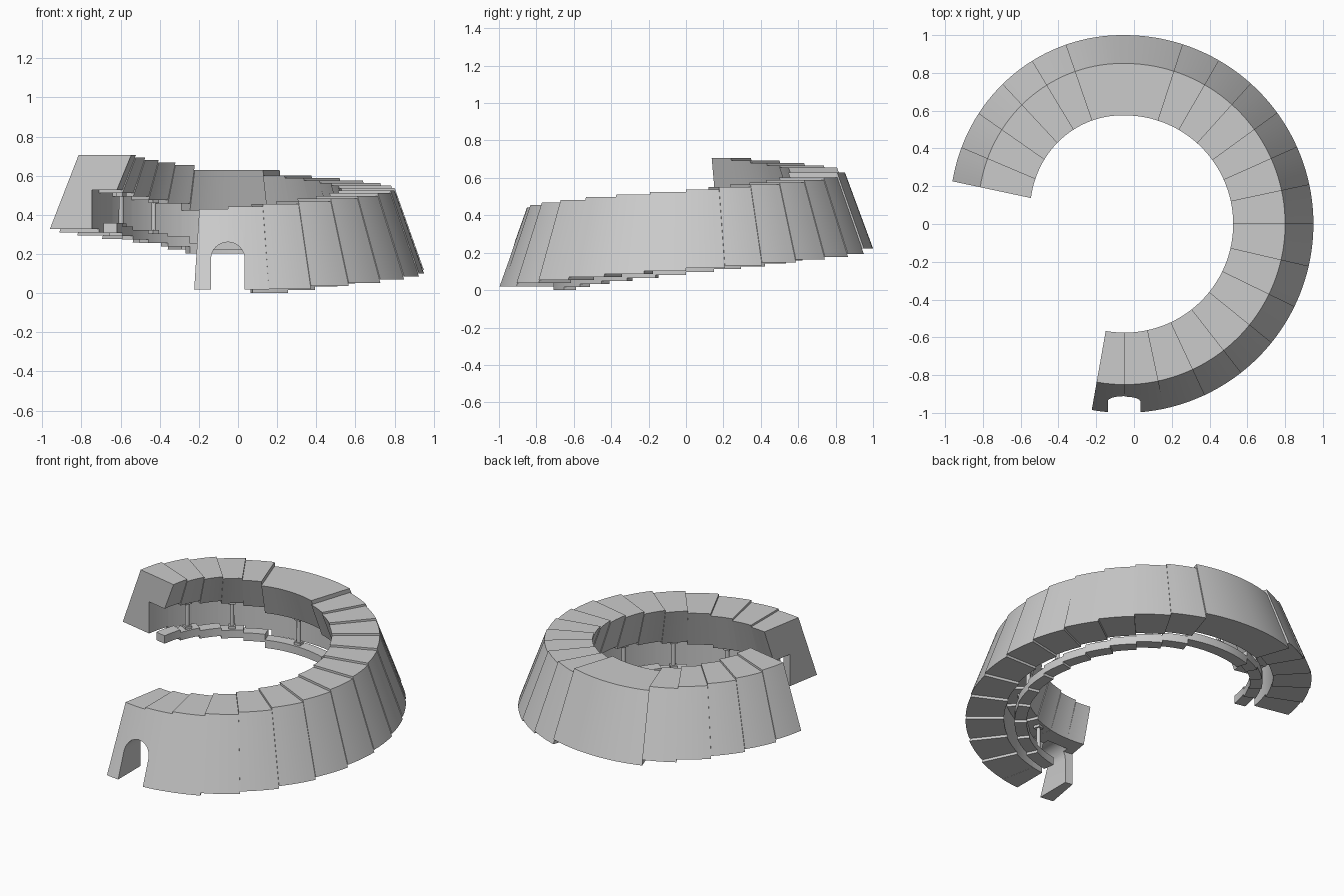
import bpy, bmesh
from math import cos, sin, radians, pi, ceil
from mathutils import Matrix

if "Cube" in bpy.data.objects:
    bpy.data.objects.remove(bpy.data.objects["Cube"])

# Step boundaries (degrees) round the rising ring
EDGES = [-100, -90, -78, -65, -52, -39, -26, -13, 0, 12, 24, 36, 48, 60, 72,
         109, 121, 133, 145, 157, 168]


def at(a, r, z):
    """Point on the ring; the centre drifts as the ring tightens at its far end."""
    t = max(0, (a - 90) / 78)
    return (-0.05 + 0.067 * t + r * cos(radians(a)), 0.018 * t + r * sin(radians(a)), z)


def low(m):
    return 0.02 + 0.00125 * max(0, m + 72) + 0.0002 * max(0, m - 90)


def high(m):
    return 0.43 + 0.00107 * (m + 95)


def add(name, bm):
    bmesh.ops.recalc_face_normals(bm, faces=bm.faces)
    me = bpy.data.meshes.new(name)
    bm.to_mesh(me)
    bm.free()
    ob = bpy.data.objects.new(name, me)
    bpy.context.collection.objects.link(ob)
    return ob


def sweep(name, profile, a0, a1):
    """Closed (radius, z) profile swept from angle a0 to a1."""
    bm = bmesh.new()
    n = ceil((a1 - a0) / 2.5)
    rings = [[bm.verts.new(at(a0 + (a1 - a0) * i / n, r, z)) for r, z in profile]
             for i in range(n + 1)]
    k = len(profile)
    for p, q in zip(rings, rings[1:]):
        for j in range(k):
            bm.faces.new((p[j], p[(j + 1) % k], q[(j + 1) % k], q[j]))
    bm.faces.new(rings[0])
    bm.faces.new(rings[-1])
    return add(name, bm)


def smooth(objs):
    bpy.ops.object.select_all(action='DESELECT')
    for o in objs:
        o.select_set(True)
    bpy.context.view_layer.objects.active = objs[0]
    bpy.ops.object.shade_smooth_by_angle(angle=radians(30))


# Sloping wall blocks with a gallery recess on the inside, and the gallery ledge
parts, gate = [], []
for i, (a0, a1) in enumerate(zip(EDGES, EDGES[1:])):
    m = (a0 + a1) / 2
    b, t = low(m), high(m)
    s = b + 0.2
    ob = sweep("wall_step", [(1.0, b), (0.85, t), (0.575, t), (0.65, s), (0.78, s), (0.78, b)], a0, a1)
    parts.append(ob)
    if i < 2:
        gate.append(ob)
    if i > 1:
        parts.append(sweep("gallery_ledge", [(0.65, b - 0.02), (0.72, b - 0.02),
                                             (0.72, b + 0.03), (0.65, b + 0.03)],
                           -80 if i == 2 else a0, a1))

# Arched doorway cut through the first two blocks
bm = bmesh.new()
arch = [(-0.138, -0.1)] + [(-0.052 - 0.086 * cos(pi * k / 16), 0.175 + 0.086 * sin(pi * k / 16))
                           for k in range(17)] + [(0.034, -0.1)]
face = bm.faces.new([bm.verts.new((x, -1.2, z)) for x, z in arch])
ext = bmesh.ops.extrude_face_region(bm, geom=[face])
bmesh.ops.translate(bm, vec=(0, 0.46, 0),
                    verts=[v for v in ext["geom"] if isinstance(v, bmesh.types.BMVert)])
cutter = add("door_cutter", bm)
cutter.hide_render = True
for ob in gate:
    mod = ob.modifiers.new("door", 'BOOLEAN')
    mod.operation = 'DIFFERENCE'
    mod.solver = 'EXACT'
    mod.object = cutter
    bpy.context.view_layer.objects.active = ob
    bpy.ops.object.modifier_apply(modifier=mod.name)
bpy.data.objects.remove(cutter)

# Gallery columns: round shaft with square base and capital
def column(a, floor, roof):
    bm = bmesh.new()
    h = roof - floor
    bmesh.ops.create_cone(bm, cap_ends=True, segments=12, radius1=0.013, radius2=0.012,
                          depth=h, matrix=Matrix.Translation((0, 0, h / 2)))
    for z in (0.008, h - 0.008):
        bmesh.ops.create_cube(bm, size=1, matrix=Matrix.Translation((0, 0, z))
                              @ Matrix.Diagonal((0.04, 0.04, 0.016, 1)))
    ob = add("gallery_column", bm)
    ob.location = at(a, 0.685, floor)
    ob.rotation_euler.z = radians(a)
    parts.append(ob)


for i in range(2, len(EDGES) - 1, 2):
    m = (EDGES[i] + EDGES[i + 1]) / 2
    column(m, low(m) + 0.03, low(m) + 0.2)

smooth(parts)
